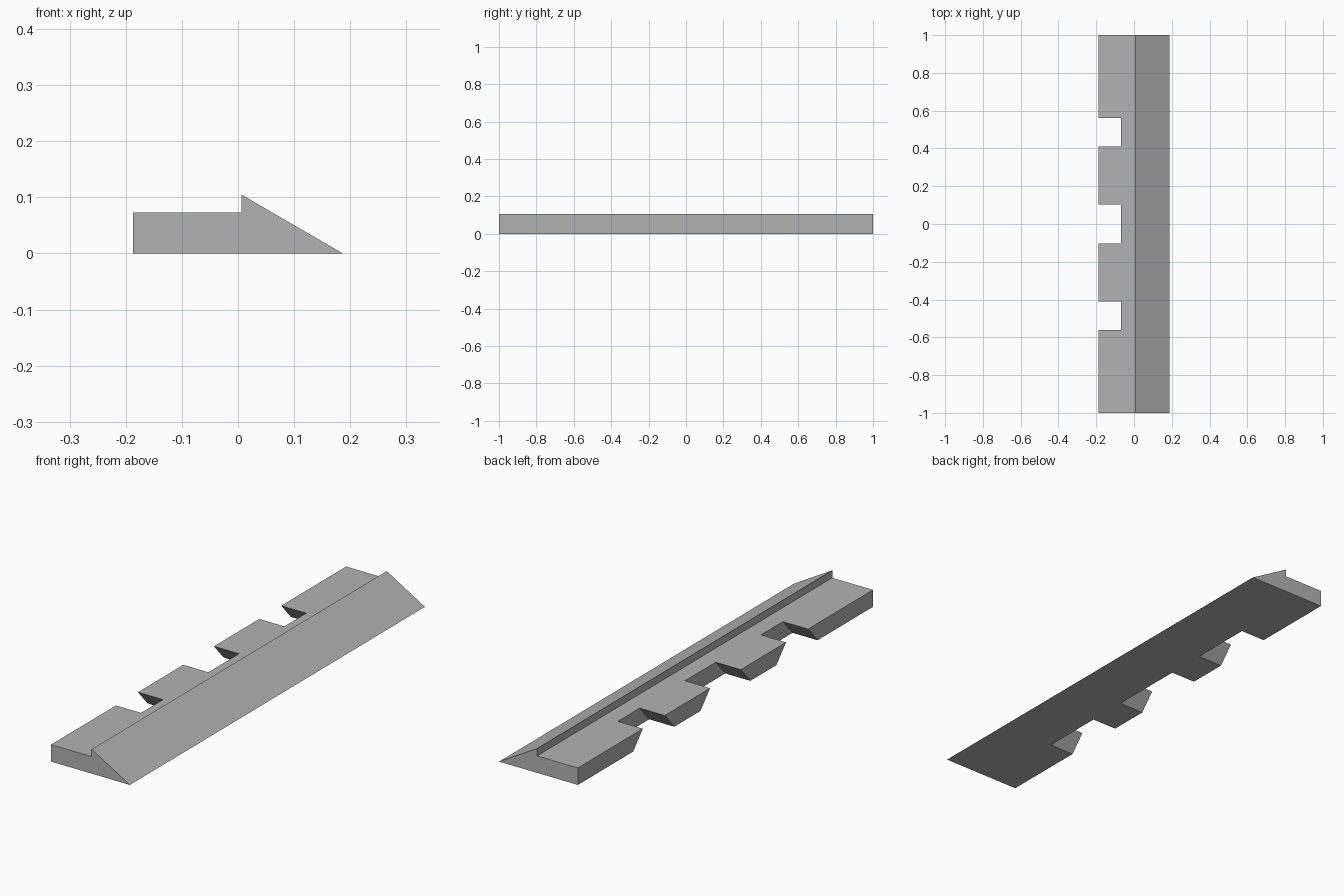
import bpy
import bmesh
from mathutils import Vector

if "Cube" in bpy.data.objects:
    bpy.data.objects.remove(bpy.data.objects["Cube"], do_unlink=True)

HALF_W = 0.187     # half width of the strip
SLAB_H = 0.073     # height of the notched shelf
RIDGE = (0.006, 0.105)
NOTCH_X = -0.068   # inner wall of the notches
FLARE = 0.065      # widening of each notch side towards the base

grey = bpy.data.materials.new("plain grey")
grey.use_nodes = True
colour = (0.45, 0.45, 0.45, 1)
grey.diffuse_color = colour
grey.node_tree.nodes["Principled BSDF"].inputs["Base Color"].default_value = colour


def prism(name, points, sweep):
    """Closed prism: a planar outline swept along a vector."""
    bm = bmesh.new()
    face = bm.faces.new([bm.verts.new(p) for p in points])
    swept = bmesh.ops.extrude_face_region(bm, geom=[face])
    verts = [v for v in swept["geom"] if isinstance(v, bmesh.types.BMVert)]
    bmesh.ops.translate(bm, verts=verts, vec=Vector(sweep))
    bmesh.ops.recalc_face_normals(bm, faces=bm.faces)
    mesh = bpy.data.meshes.new(name)
    bm.to_mesh(mesh)
    bm.free()
    mesh.materials.append(grey)
    obj = bpy.data.objects.new(name, mesh)
    bpy.context.collection.objects.link(obj)
    return obj


# Long strip: flat shelf, small step, and a slope down to a sharp edge
profile = [(-HALF_W, 0), (HALF_W, 0), RIDGE, (RIDGE[0], SLAB_H), (-HALF_W, SLAB_H)]
strip = prism("notched_ramp_strip", [(x, -1, z) for x, z in profile], (0, 2, 0))

# Three dovetail notches, wider at the base, cut into the shelf edge
for low, high in [(-0.56, -0.411), (-0.104, 0.104), (0.411, 0.56)]:
    outline = []
    for z in (-SLAB_H, 2 * SLAB_H):
        spread = FLARE * (1 - z / SLAB_H)
        outline.append([(NOTCH_X, low - spread, z), (NOTCH_X, high + spread, z)])
    cutter = prism("notch_cutter", outline[0] + outline[1][::-1], (-0.3, 0, 0))
    cutter.hide_render = True

    cut = strip.modifiers.new("notch", "BOOLEAN")
    cut.operation = "DIFFERENCE"
    cut.solver = "EXACT"
    cut.object = cutter
    bpy.context.view_layer.objects.active = strip
    bpy.ops.object.modifier_apply(modifier=cut.name)
    bpy.data.objects.remove(cutter, do_unlink=True)
